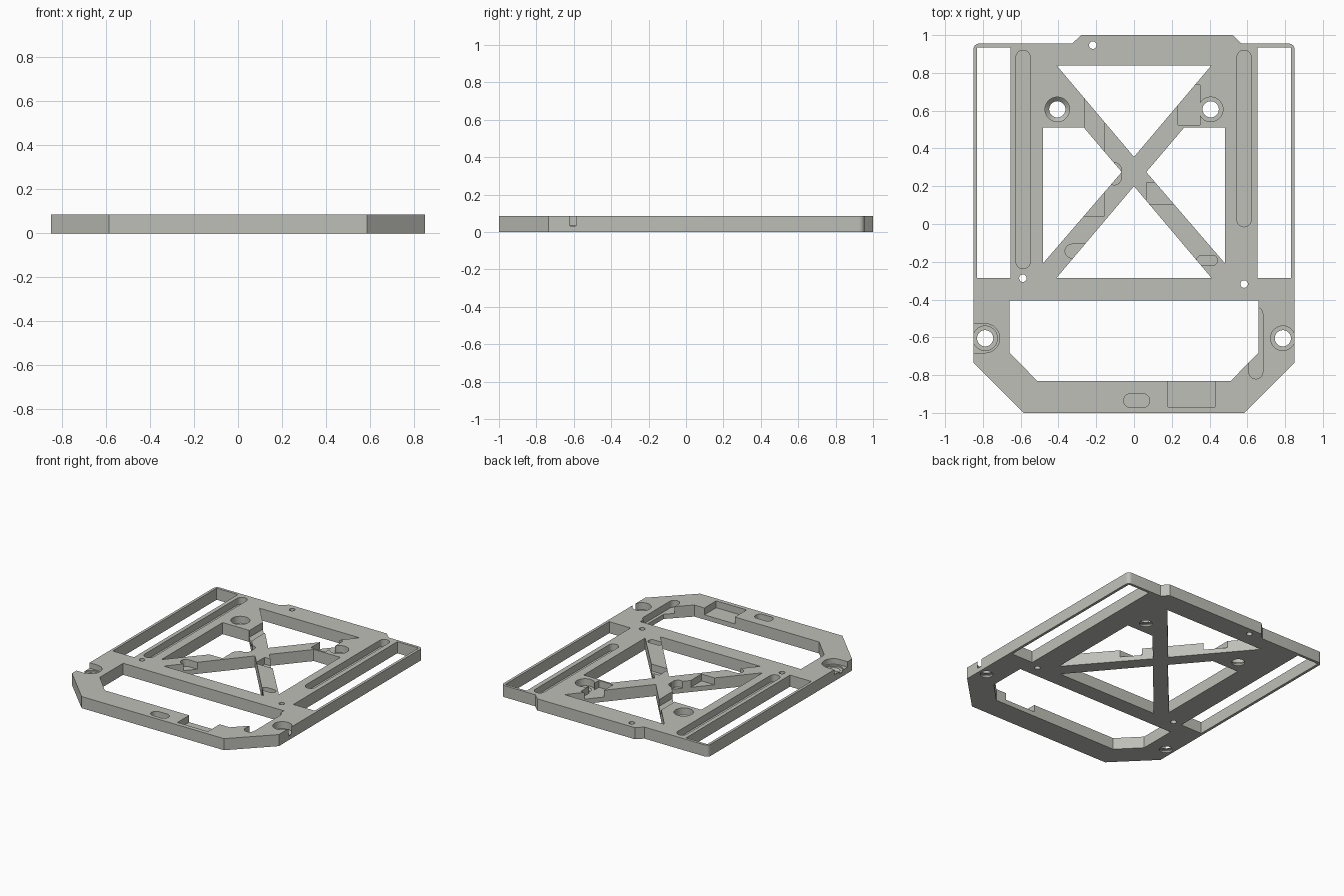
import bpy, math

if "Cube" in bpy.data.objects:
    bpy.data.objects.remove(bpy.data.objects["Cube"])

T = 0.086      # plate thickness
FLOOR = 0.035  # height of pocket floors

grey = bpy.data.materials.new("warm grey")
grey.diffuse_color = (0.52, 0.52, 0.48, 1)
grey.use_nodes = True
grey.node_tree.nodes["Principled BSDF"].inputs["Base Color"].default_value = grey.diffuse_color


def prism(name, pts, z0, z1):
    """Extrude a counter-clockwise outline between two heights."""
    n = len(pts)
    verts = [(x, y, z) for z in (z0, z1) for x, y in pts]
    faces = [list(range(n))[::-1], list(range(n, 2 * n))]
    faces += [(i, (i + 1) % n, n + (i + 1) % n, n + i) for i in range(n)]
    me = bpy.data.meshes.new(name)
    me.from_pydata(verts, [], faces)
    me.materials.append(grey)
    ob = bpy.data.objects.new(name, me)
    bpy.context.collection.objects.link(ob)
    return ob


def arc(cx, cy, r, a0, a1, n):
    return [(cx + r * math.cos(math.radians(a0 + (a1 - a0) * i / n)),
             cy + r * math.sin(math.radians(a0 + (a1 - a0) * i / n))) for i in range(n + 1)]


def circle(cx, cy, r, n=32):
    return arc(cx, cy, r, 0, 360, n)[:-1]


def rect(x0, x1, y0, y1):
    return [(x0, y0), (x1, y0), (x1, y1), (x0, y1)]


def stadium(x0, x1, y0, y1):
    if x1 - x0 > y1 - y0:
        r, c = (y1 - y0) / 2, (y0 + y1) / 2
        return arc(x1 - r, c, r, -90, 90, 12) + arc(x0 + r, c, r, 90, 270, 12)
    r, c = (x1 - x0) / 2, (x0 + x1) / 2
    return arc(c, y1 - r, r, 0, 180, 12) + arc(c, y0 + r, r, 180, 360, 12)


def mirror(pts):
    return [(-x, y) for x, y in reversed(pts)]


# Base plate with rounded rear corners and a raised rear tab
outline = [(-0.585, -1), (0.585, -1), (0.85, -0.735)]
outline += arc(0.82, 0.925, 0.03, 0, 90, 6)
outline += [(0.57, 0.955), (0.522, 1), (-0.28, 1), (-0.327, 0.955)]
outline += arc(-0.82, 0.925, 0.03, 90, 180, 6) + [(-0.85, -0.735)]
plate = prism("base_plate", outline, 0, T)


def cut(pts, z0=-0.05, z1=T + 0.05):
    cut_with(prism("cutter", pts, z0, z1))


def cut_with(cutter):
    mod = plate.modifiers.new("cut", 'BOOLEAN')
    mod.operation, mod.solver, mod.object = 'DIFFERENCE', 'EXACT', cutter
    cutter.hide_render = True
    bpy.context.view_layer.objects.active = plate
    bpy.ops.object.modifier_apply(modifier=mod.name)
    bpy.data.objects.remove(cutter)


# Through windows: side slots and brace openings, mirrored
side = rect(0.655, 0.83, -0.285, 0.935)
brace = [(0.065, 0.275), (0.483, -0.21), (0.483, 0.51), (0.265, 0.51)]
for window in (side, brace):
    cut(window)
    cut(mirror(window))
cut([(0, 0.355), (0.41, 0.84), (-0.41, 0.84)])
cut([(-0.41, -0.285), (0.41, -0.285), (0, 0.2)])
cut([(-0.66, -0.68), (-0.513, -0.83), (0.513, -0.83),
     (0.66, -0.68), (0.66, -0.405), (-0.66, -0.405)])

# Pockets sunk from the top: long slots, channels and brace notches
for pts in (
    stadium(-0.625, -0.55, -0.237, 0.92),
    stadium(0.545, 0.62, -0.015, 0.92),
    stadium(0.608, 0.682, -0.82, -0.44),
    stadium(-0.055, 0.083, -0.972, -0.898),
    stadium(-0.142, -0.067, 0.207, 0.325),
    stadium(-0.365, -0.22, -0.18, -0.107),
    stadium(0.332, 0.442, -0.219, -0.166),
    rect(0.18, 0.43, -0.968, -0.8),
    rect(-0.263, -0.157, 0.3, 0.7),
    rect(0.232, 0.35, 0.523, 0.735),
    rect(-0.29, -0.157, 0.043, 0.19),
    rect(0.066, 0.25, 0.105, 0.219),
):
    cut(pts, FLOOR)

# Open relief around the left mounting hole
cut(arc(-0.788, -0.605, 0.077, -90, 90, 16) + [(-0.9, -0.528), (-0.9, -0.682)], 0.045)

# Mounting holes: wide bore, tapered seat and through hole
for x, y in ((-0.406, 0.607), (0.406, 0.607), (-0.788, -0.605), (0.788, -0.605)):
    cut(circle(x, y, 0.043))
    bore = prism("cutter", circle(x, y, 0.065), 0.012, T + 0.05)
    mid = prism("cutter", circle(x, y, 0.065), 0.034, T + 0.05)
    bpy.data.objects.remove(bore)
    cut_with(mid)
    seat = prism("cutter", circle(x, y, 0.065), 0.012, 0.034)
    for v in seat.data.vertices[:32]:
        v.co.x = x + (v.co.x - x) * 0.66
        v.co.y = y + (v.co.y - y) * 0.66
    cut_with(seat)

# Small pin holes
for x, y in ((-0.218, 0.947), (-0.588, -0.287), (0.583, -0.318)):
    cut(circle(x, y, 0.02, 20))

# Smooth the curved walls, keep edges sharp
bpy.context.view_layer.objects.active = plate
plate.select_set(True)
bpy.ops.object.shade_smooth_by_angle(angle=math.radians(25))
